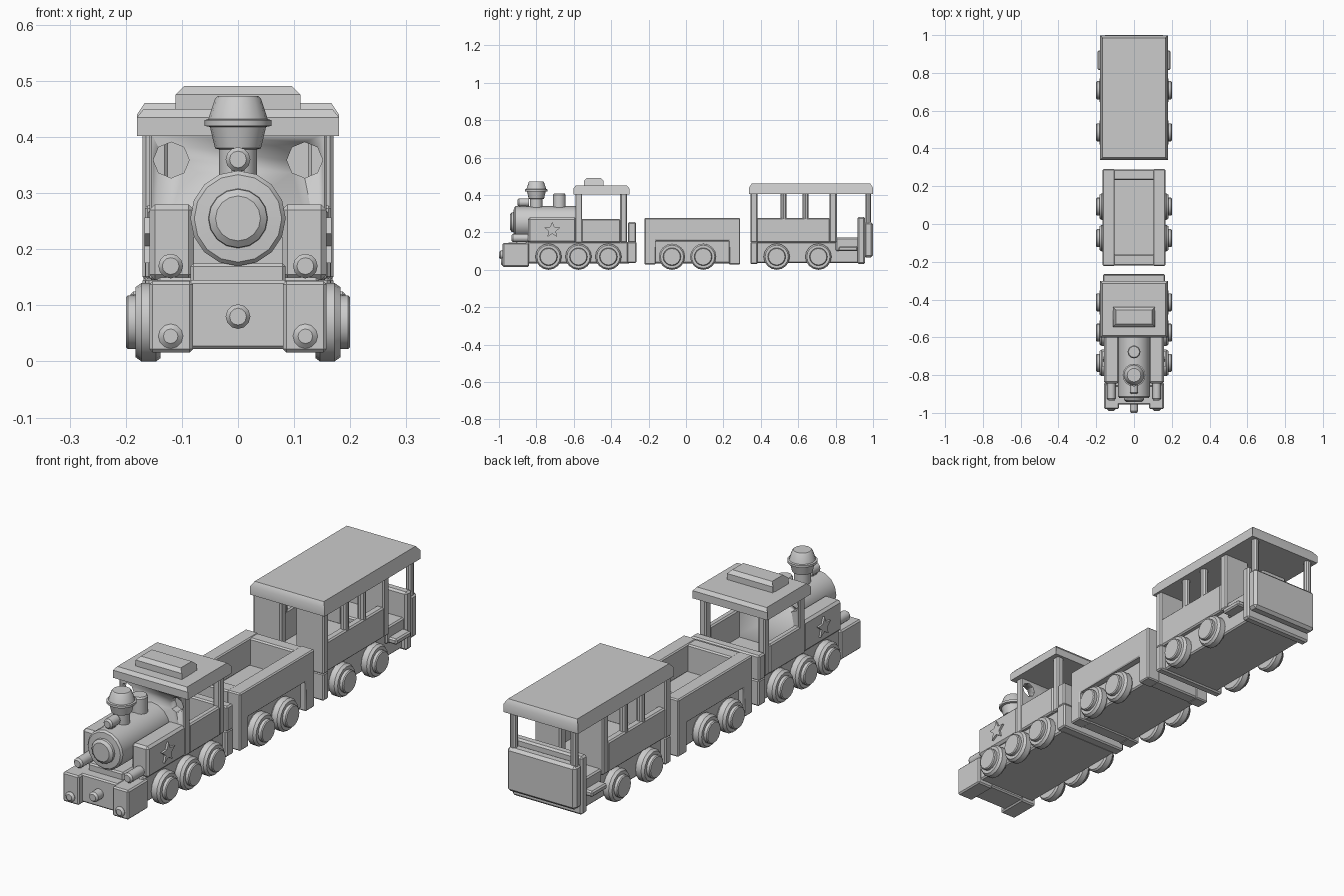
import bpy, bmesh, math
from mathutils import Matrix, Vector

if "Cube" in bpy.data.objects:
    bpy.data.objects.remove(bpy.data.objects["Cube"])


def finish(name, bm, angle=35):
    bmesh.ops.recalc_face_normals(bm, faces=bm.faces)
    me = bpy.data.meshes.new(name)
    bm.to_mesh(me)
    bm.free()
    ob = bpy.data.objects.new(name, me)
    bpy.context.collection.objects.link(ob)
    bpy.ops.object.select_all(action='DESELECT')
    ob.select_set(True)
    bpy.context.view_layer.objects.active = ob
    bpy.ops.object.shade_smooth_by_angle(angle=math.radians(angle))
    return ob


def box(name, x, y, z, bevel=0.006):
    """Chamfered box from (min, max) ranges."""
    bm = bmesh.new()
    bmesh.ops.create_cube(bm, size=1)
    for v in bm.verts:
        v.co = Vector([(r[0] + r[1]) / 2 + c * (r[1] - r[0]) for r, c in zip((x, y, z), v.co)])
    if bevel:
        bmesh.ops.bevel(bm, geom=bm.edges[:], offset=bevel, segments=1, affect='EDGES')
    return finish(name, bm)


def pair(name, x, y, z, bevel=0.006):
    box(name + "_right", x, y, z, bevel)
    box(name + "_left", (-x[1], -x[0]), y, z, bevel)


def lathe(name, profile, loc, axis='Z', n=16):
    """Revolve (radius, height) points and cap both ends."""
    bm = bmesh.new()
    rings = [[bm.verts.new((r * math.cos(2 * math.pi * i / n), r * math.sin(2 * math.pi * i / n), h))
              for i in range(n)] for r, h in profile]
    for a, b in zip(rings, rings[1:]):
        for i in range(n):
            j = (i + 1) % n
            bm.faces.new((a[i], a[j], b[j], b[i]))
    bm.faces.new(rings[0])
    bm.faces.new(rings[-1])
    direction = {'X': (1, 0, 0), '-X': (-1, 0, 0), '-Y': (0, -1, 0), 'Z': (0, 0, 1)}[axis]
    rot = Vector((0, 0, 1)).rotation_difference(Vector(direction)).to_matrix().to_4x4()
    bm.transform(Matrix.Translation(loc) @ rot)
    return finish(name, bm)


def slab(name, yz, x0, x1, bevel=0.0):
    """Side profile in y,z extruded along x."""
    bm = bmesh.new()
    f = bm.faces.new([bm.verts.new((x0, y, z)) for y, z in yz])
    ext = bmesh.ops.extrude_face_region(bm, geom=[f])
    for v in ext['geom']:
        if isinstance(v, bmesh.types.BMVert):
            v.co.x = x1
    bmesh.ops.recalc_face_normals(bm, faces=bm.faces)
    if bevel:
        bmesh.ops.bevel(bm, geom=bm.edges[:], offset=bevel, segments=1, affect='EDGES')
    return finish(name, bm)


def wheels(name, ys):
    prof = [(0.064, 0.138), (0.07, 0.146), (0.07, 0.172), (0.062, 0.183),
            (0.048, 0.183), (0.048, 0.196), (0.044, 0.2)]
    for k, y in enumerate(ys):
        for axis in ('X', '-X'):
            lathe(f"{name}_wheel_{k}_{axis}", prof, (0, y, 0.07), axis)


# Locomotive chassis and bumpers
box("engine_chassis", (-0.145, 0.145), (-0.86, -0.30), (0.035, 0.15))
box("engine_front_beam", (-0.09, 0.09), (-0.955, -0.84), (0.022, 0.145))
pair("engine_bumper", (0.08, 0.158), (-0.98, -0.84), (0.016, 0.143))
box("footplate", (-0.085, 0.085), (-0.91, -0.59), (0.13, 0.175))
box("engine_rear_beam", (-0.165, 0.165), (-0.315, -0.265), (0.036, 0.15))
box("cab_rear_panel", (-0.165, 0.165), (-0.31, -0.267), (0.145, 0.255))
stub = [(0.022, -0.05), (0.022, 0.035), (0.015, 0.044)]
lathe("coupling_peg", stub, (0, -0.956, 0.08), '-Y', 12)
for s in (-1, 1):
    lathe("buffer", [(0.022, 0), (0.022, 0.022), (0.013, 0.03)], (s * 0.12, -0.96, 0.045), '-Y', 12)
    lathe("front_lamp", stub, (s * 0.12, -0.89, 0.17), '-Y', 12)
wheels("engine", (-0.735, -0.575, -0.415))

# Boiler, chimney, steam dome, headlamp
lathe("boiler", [(0.085, 0.59), (0.085, 0.912), (0.078, 0.92), (0.053, 0.922),
                 (0.052, 0.932), (0.04, 0.942)], (0, 0, 0.255), '-Y', 16)
lathe("chimney", [(0.034, 0.32), (0.034, 0.378), (0.041, 0.38), (0.05, 0.418), (0.06, 0.42),
                  (0.06, 0.43), (0.053, 0.432), (0.041, 0.468), (0.036, 0.473)], (0, -0.8, 0))
lathe("steam_dome", [(0.034, 0.31), (0.034, 0.4), (0.029, 0.407)], (0, -0.677, 0))
lathe("headlamp", [(0.022, 0.84), (0.022, 0.892), (0.015, 0.9)], (0, 0, 0.36), '-Y', 12)
box("headlamp_bracket", (-0.012, 0.012), (-0.885, -0.855), (0.32, 0.345), 0)

# Side tanks with star badges
pair("side_tank", (0.078, 0.158), (-0.845, -0.585), (0.145, 0.28), 0.01)
for s in (-1, 1):
    pts = []
    for i in range(10):
        r = 0.045 if i % 2 == 0 else 0.02
        a = math.pi / 2 + i * math.pi / 5
        pts.append((-0.715 + r * math.cos(a), 0.212 + r * math.sin(a)))
    slab("star_badge", pts, s * 0.15, s * 0.167)

# Cab: windowed front wall, side walls, rear posts, roof
front = box("cab_front_wall", (-0.158, 0.158), (-0.592, -0.555), (0.145, 0.41), 0.004)
for s in (-1, 1):
    cut = lathe("window_cutter", [(0.032, 0.5), (0.032, 0.65)], (s * 0.119, 0, 0.359), '-Y', 8)
    cut.hide_render = True
    cut.hide_set(True)
    mod = front.modifiers.new("window", 'BOOLEAN')
    mod.object = cut
    mod.solver = 'EXACT'
pair("cab_side", (0.13, 0.16), (-0.56, -0.35), (0.145, 0.272))
pair("cab_post", (0.125, 0.158), (-0.352, -0.315), (0.145, 0.41))


def roof(name, w, y0, y1, z0, zm, z1, inset):
    prof = [(y0, z0), (y1, z0), (y1, zm), (y1 - inset, z1), (y0 + inset, z1), (y0, zm)]
    ob = slab(name, prof, -w, w)
    for v in ob.data.vertices:
        if v.co.z > (zm + z1) / 2:
            v.co.x *= (w - inset) / w


roof("cab_roof", 0.18, -0.602, -0.303, 0.402, 0.435, 0.45, 0.012)
roof("roof_vent", 0.111, -0.545, -0.44, 0.44, 0.476, 0.491, 0.015)

# Open wagon
side = [(-0.222, 0.028), (-0.162, 0.028), (-0.162, 0.157), (0.23, 0.157), (0.23, 0.028),
        (0.29, 0.028), (0.29, 0.278), (-0.222, 0.278)]
for s in (-1, 1):
    slab("wagon_side", side, s * 0.102, s * 0.166, 0.005)
box("wagon_end_front", (-0.11, 0.11), (-0.22, -0.16), (0.03, 0.276))
box("wagon_end_rear", (-0.11, 0.11), (0.232, 0.288), (0.03, 0.276))
box("wagon_chassis", (-0.14, 0.14), (-0.17, 0.24), (0.035, 0.158))
wheels("wagon", (-0.075, 0.092))

# Passenger car: chassis, door walls, sides, posts, roof
box("coach_chassis", (-0.145, 0.145), (0.36, 0.925), (0.036, 0.15))
box("coach_front_base", (-0.17, 0.17), (0.345, 0.382), (0.03, 0.15))
pair("coach_front_wall", (0.035, 0.17), (0.345, 0.382), (0.145, 0.415))
pair("coach_rear_wall", (0.04, 0.165), (0.766, 0.806), (0.145, 0.415))
pair("coach_side", (0.13, 0.165), (0.375, 0.77), (0.145, 0.277))
for s in (-1, 1):
    for y in (0.522, 0.64):
        lathe("coach_post", [(0.017, 0.26), (0.017, 0.415)], (s * 0.148, y, 0), 'Z', 10)
    lathe("platform_post", [(0.016, 0.2), (0.016, 0.415)], (s * 0.145, 0.974, 0), 'Z', 10)
roof("coach_roof", 0.18, 0.338, 0.999, 0.405, 0.44, 0.461, 0.014)
wheels("coach", (0.485, 0.708))

# Rear platform, steps, and end panel
box("platform", (-0.155, 0.155), (0.8, 0.925), (0.1, 0.172))
pair("step", (0.13, 0.192), (0.815, 0.918), (0.1, 0.125))
box("end_frame", (-0.168, 0.168), (0.917, 0.957), (0.03, 0.283), 0.008)
box("end_panel", (-0.166, 0.166), (0.95, 1.0), (0.065, 0.256), 0.012)
